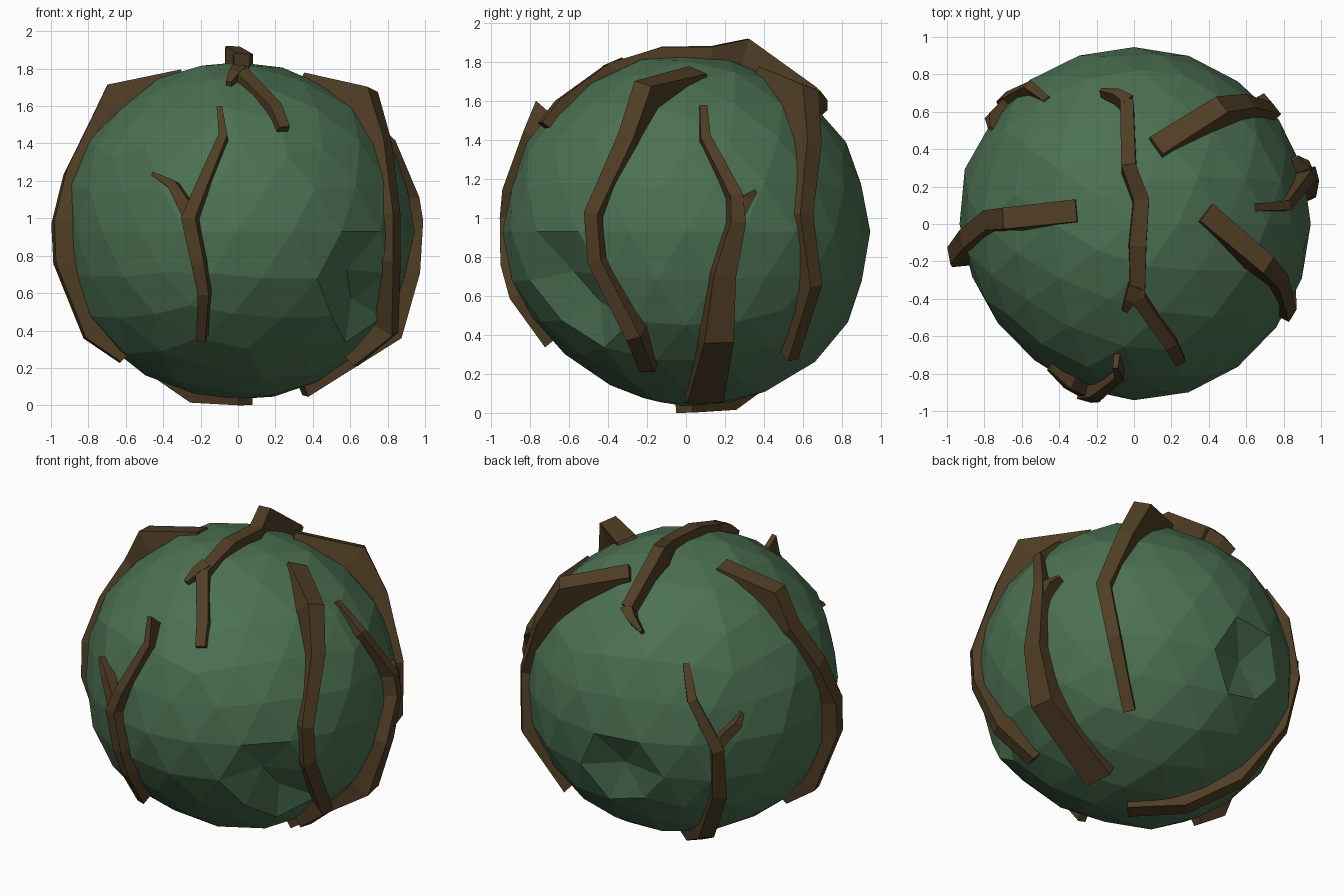
import bpy, bmesh, math, random
from mathutils import Vector

random.seed(4)
CENTRE = Vector((0, 0, 0.93))


def material(name, rgb):
    m = bpy.data.materials.new(name)
    m.diffuse_color = (*rgb, 1)
    return m


GREEN = material("moss_green", (0.072, 0.165, 0.085))
BROWN = material("bark_brown", (0.082, 0.048, 0.018))


def finish(bm, name, mat):
    bmesh.ops.recalc_face_normals(bm, faces=bm.faces)
    me = bpy.data.meshes.new(name)
    bm.to_mesh(me)
    bm.free()
    me.materials.append(mat)
    ob = bpy.data.objects.new(name, me)
    bpy.context.collection.objects.link(ob)
    return ob


# Faceted ball: small dents, broad swells and hollows, slight unevenness
DENTS = [(Vector((0.66, -0.58, -0.34)), 2, 0.10),
         (Vector((-0.16, 0.88, -0.20)), 1, 0.11)]
SWELLS = [(Vector((-0.75, -0.65, 0)), 8, -0.055),
          (Vector((0, -0.62, -0.78)), 9, -0.05),
          (Vector((-0.42, 0.45, 0.72)), 18, 0.04),
          (Vector((0.1, 0.9, -0.5)), 6, 0.012)]
bm = bmesh.new()
bmesh.ops.create_icosphere(bm, subdivisions=3, radius=0.945)
push = {}
for c, count, depth in DENTS:
    c = c.normalized() * 0.945
    for v in sorted(bm.verts, key=lambda v: (v.co - c).length)[:count]:
        push[v] = depth
for v in bm.verts:
    n = v.co.normalized()
    r = 0.946 + random.uniform(-0.01, 0.008) - push.get(v, 0)
    r += sum(h * math.exp(k * (n.dot(d.normalized()) - 1)) for d, k, h in SWELLS)
    v.co = Vector((n.x * r, n.y * r, n.z * r * 0.96)) + CENTRE
finish(bm, "ball", GREEN)


# Roots: square strips following a path over the ball, sunk into its surface
def root(name, pts, widths, core=0.86):
    last = len(pts) - 1
    path = []
    for i, p in enumerate(pts):
        d = Vector(p) - CENTRE
        r = Vector((d.x, d.y, d.z / 0.96)).length
        low = 0.95 if i in (0, last) else 0.985
        path.append(CENTRE + d * max(1, low / r))
    bm = bmesh.new()
    rings = []
    for i, p in enumerate(path):
        n = (p - CENTRE).normalized()
        t = path[min(i + 1, last)] - path[max(i - 1, 0)]
        side = t.cross(n).normalized()
        f = 2 * i / last
        a, b, c = widths
        w = a + (b - a) * f if f < 1 else b + (c - b) * (f - 1)
        ring = []
        for s, base in ((-1, p), (1, p), (1.1, CENTRE + n * core), (-1.1, CENTRE + n * core)):
            q = base + side * (s * w / 2)
            q.z = max(q.z, 0)
            ring.append(bm.verts.new(q))
        rings.append(ring)
    for r0, r1 in zip(rings, rings[1:]):
        for j in range(4):
            k = (j + 1) % 4
            bm.faces.new((r0[j], r0[k], r1[k], r1[j]))
    bm.faces.new(rings[0])
    bm.faces.new(rings[-1])
    finish(bm, name, BROWN)


root("root_front_right", [
    (0.38, 0.06, 1.74), (0.72, -0.22, 1.69), (0.80, -0.31, 1.42),
    (0.83, -0.48, 1.02), (0.83, -0.46, 0.78), (0.84, -0.27, 0.38),
    (0.63, -0.20, 0.21)], (0.12, 0.08, 0.08))

root("root_right", [
    (0.66, 0.09, 1.58), (0.83, 0.10, 1.42), (0.96, 0.26, 1.12),
    (0.98, 0.27, 0.98), (0.96, 0.20, 0.70), (0.86, 0.17, 0.36),
    (0.36, 0.10, 0.05)], (0.04, 0.08, 0.19))
root("root_right_branch", [
    (0.96, 0.27, 1.02), (0.94, 0.32, 1.10), (0.88, 0.36, 1.14)],
    (0.07, 0.05, 0.02), 0.9)

root("root_back_right", [
    (0.12, 0.42, 1.76), (0.47, 0.64, 1.67), (0.62, 0.66, 1.40),
    (0.76, 0.62, 1.02), (0.72, 0.67, 0.65), (0.50, 0.55, 0.27)],
    (0.12, 0.09, 0.07))

root("root_left", [
    (-0.30, 0.07, 1.76), (-0.70, 0.03, 1.71), (-0.80, 0.02, 1.50),
    (-0.92, -0.08, 1.25), (-0.99, -0.17, 0.98), (-0.98, -0.19, 0.76),
    (-0.82, -0.18, 0.36), (-0.63, -0.16, 0.23)], (0.12, 0.10, 0.06))

# This one runs on underneath the ball
root("root_back_left", [
    (-0.47, 0.67, 1.41), (-0.57, 0.75, 1.22), (-0.70, 0.67, 0.90),
    (-0.66, 0.60, 0.56), (-0.46, 0.45, 0.18), (-0.22, 0.22, 0.015),
    (0.04, -0.01, 0.0)], (0.04, 0.09, 0.11))
root("root_back_left_branch", [
    (-0.70, 0.67, 0.93), (-0.76, 0.56, 1.05), (-0.75, 0.50, 1.10)],
    (0.07, 0.05, 0.02), 0.9)

root("root_front", [
    (-0.10, -0.77, 1.60), (-0.08, -0.83, 1.45), (-0.20, -0.91, 1.15),
    (-0.26, -0.92, 1.00), (-0.21, -0.92, 0.76), (-0.18, -0.87, 0.60),
    (-0.20, -0.72, 0.34)], (0.03, 0.08, 0.05))
root("root_front_branch", [
    (-0.26, -0.93, 1.02), (-0.35, -0.86, 1.18), (-0.46, -0.78, 1.24)],
    (0.08, 0.05, 0.02), 0.88)

root("root_top", [
    (0.25, -0.75, 1.49), (0.20, -0.65, 1.60), (0.02, -0.40, 1.79),
    (0.02, -0.12, 1.88), (0.04, 0.13, 1.88), (-0.03, 0.32, 1.92),
    (-0.04, 0.67, 1.67)], (0.06, 0.09, 0.07))
root("root_top_tip", [
    (-0.03, 0.67, 1.67), (-0.10, 0.71, 1.62), (-0.18, 0.72, 1.56)],
    (0.07, 0.05, 0.02), 0.9)
root("root_top_spur", [
    (0.01, -0.34, 1.82), (-0.02, -0.41, 1.78), (-0.05, -0.47, 1.73)],
    (0.08, 0.06, 0.03), 0.88)
